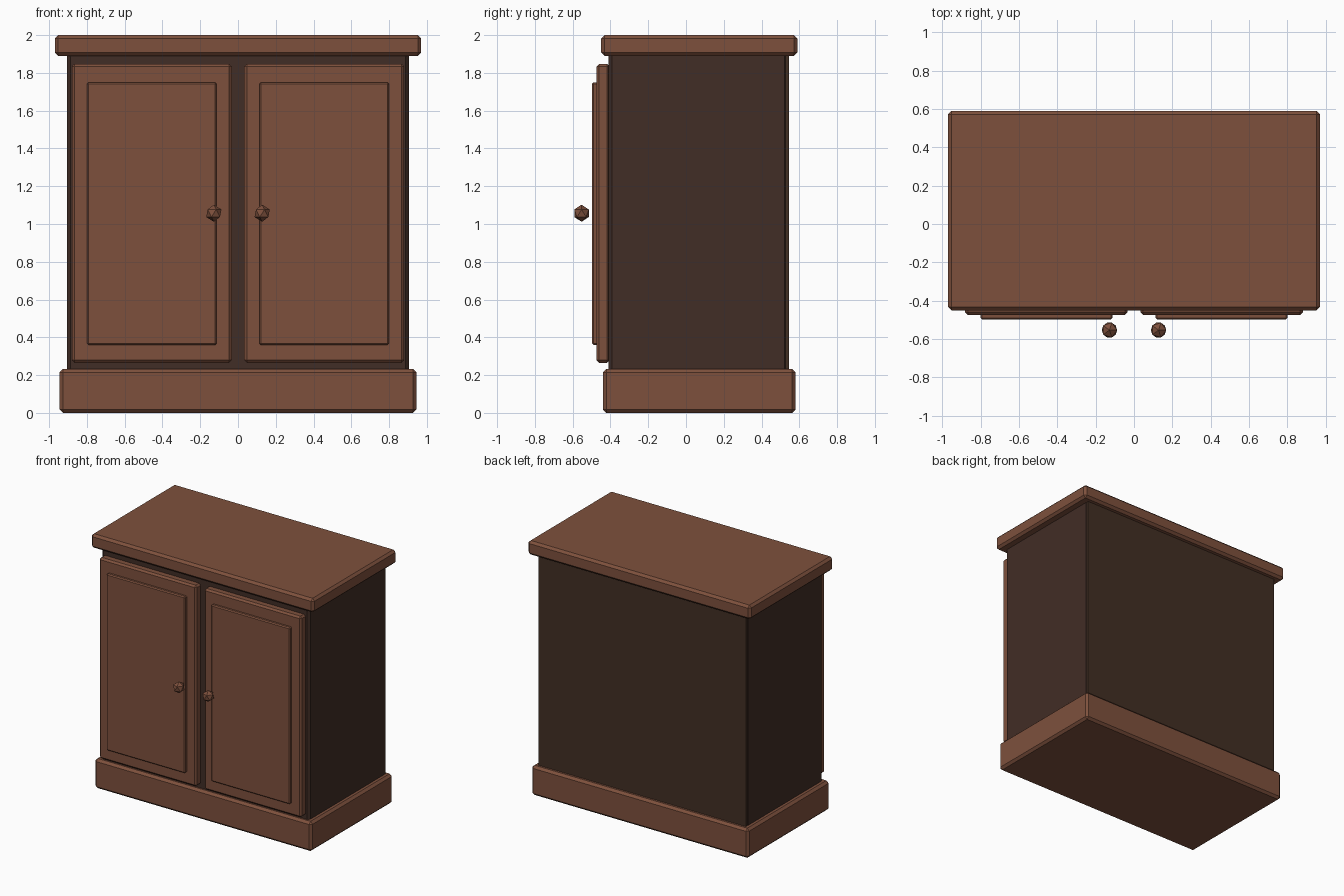
import bpy, bmesh
from mathutils import Matrix, Vector

if "Cube" in bpy.data.objects:
    bpy.data.objects.remove(bpy.data.objects["Cube"])


def material(name, rgb):
    m = bpy.data.materials.new(name)
    m.diffuse_color = (*rgb, 1.0)
    m.use_nodes = True
    m.node_tree.nodes["Principled BSDF"].inputs["Base Color"].default_value = m.diffuse_color
    return m


WOOD = material("warm brown wood", (0.208, 0.081, 0.046))
DARK = material("dark brown wood", (0.053, 0.026, 0.019))
BACK = material("dark olive brown wood", (0.055, 0.029, 0.0175))


def finish(bm, name, mat):
    mesh = bpy.data.meshes.new(name)
    bm.to_mesh(mesh)
    bm.free()
    mesh.materials.append(mat)
    obj = bpy.data.objects.new(name, mesh)
    bpy.context.collection.objects.link(obj)
    return obj


def box(name, x, y, z, mat, bevel):
    """Chamfered box from (min, max) ranges."""
    bm = bmesh.new()
    size = Vector((x[1] - x[0], y[1] - y[0], z[1] - z[0]))
    mid = Vector((sum(x) / 2, sum(y) / 2, sum(z) / 2))
    bmesh.ops.create_cube(bm, size=1.0,
                          matrix=Matrix.Translation(mid) @ Matrix.Diagonal((*size, 1)))
    obj = finish(bm, name, mat)
    if bevel:
        mod = obj.modifiers.new("chamfer", "BEVEL")
        mod.width = bevel
        mod.segments = 1
    return obj


# Carcass: plinth, body, back board and top slab
box("plinth", (-0.945, 0.945), (-0.44, 0.58), (0.0, 0.233), WOOD, 0.018)
box("body", (-0.905, 0.905), (-0.41, 0.54), (0.004, 1.95), DARK, 0.018)
box("back_board", (-0.903, 0.903), (0.527, 0.546), (0.15, 1.95), BACK, 0)
box("top_slab", (-0.97, 0.97), (-0.45, 0.59), (1.89, 2.0), WOOD, 0.018)

# Doors with raised panels and low-poly knobs, left and right
for side, s in (("left", -1), ("right", 1)):
    span = lambda a, b: tuple(sorted((s * a, s * b)))
    box(f"{side}_door", span(0.033, 0.88), (-0.474, -0.404), (0.265, 1.847), WOOD, 0.014)
    box(f"{side}_door_panel", span(0.113, 0.80), (-0.498, -0.462), (0.36, 1.75), WOOD, 0.008)
    bm = bmesh.new()
    bmesh.ops.create_icosphere(bm, subdivisions=1, radius=0.045,
                               matrix=Matrix.Translation((s * 0.128, -0.553, 1.057)))
    finish(bm, f"{side}_knob", WOOD)
